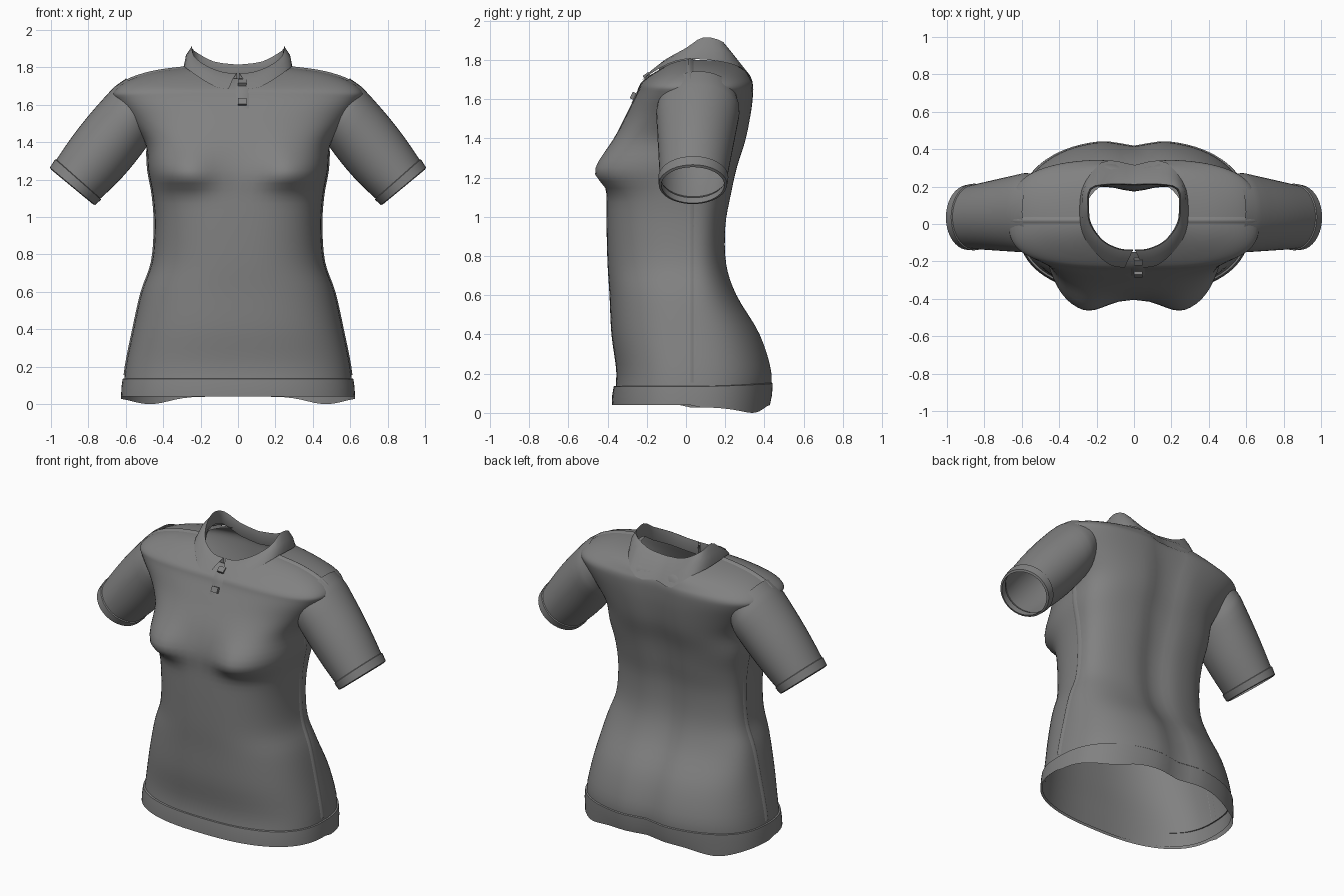
import bpy, math
from math import sin, cos, pi, exp
from mathutils import Vector
from mathutils.bvhtree import BVHTree

if "Cube" in bpy.data.objects:
    bpy.data.objects.remove(bpy.data.objects["Cube"])


def material(name, rgb):
    m = bpy.data.materials.new(name)
    m.use_nodes = True
    m.diffuse_color = (*rgb, 1)
    m.node_tree.nodes["Principled BSDF"].inputs["Base Color"].default_value = (*rgb, 1)
    return m


GREY = material("grey cloth", (0.22, 0.22, 0.22))
SEAM_Y = 0.02
SEGMENTS = 80


def finish(obj, angle=40):
    obj.data.materials.append(GREY)
    bpy.ops.object.select_all(action='DESELECT')
    obj.select_set(True)
    bpy.context.view_layer.objects.active = obj
    bpy.ops.object.shade_smooth_by_angle(angle=math.radians(angle))
    return obj


def loft(name, rows, closed=True, skip=None, mirror=False):
    """Skin a list of equally long rows of points."""
    n = len(rows[0])
    verts = [Vector(p) for row in rows for p in row]
    faces = []
    for r in range(len(rows) - 1):
        for c in range(n if closed else n - 1):
            d = (c + 1) % n
            f = (r * n + c, r * n + d, (r + 1) * n + d, (r + 1) * n + c)
            if not (skip and skip(sum((verts[i] for i in f), Vector()) / 4)):
                faces.append(f)
    mesh = bpy.data.meshes.new(name)
    mesh.from_pydata(verts, [], faces)
    obj = bpy.data.objects.new(name, mesh)
    bpy.context.collection.objects.link(obj)
    if mirror:
        obj.modifiers.new("mirror", 'MIRROR')
    return finish(obj)


def smooth_rows(keys, steps):
    """Catmull-Rom interpolation between key tuples."""
    out = []
    for i in range(len(keys) - 1):
        a, b, c, d = (keys[max(0, min(len(keys) - 1, i + k))] for k in (-1, 0, 1, 2))
        for s in range(steps):
            t = s / steps
            out.append([0.5 * (2 * q + (r - p) * t + (2 * p - 5 * q + 4 * r - s_) * t * t
                               + (3 * q - p - 3 * r + s_) * t ** 3)
                        for p, q, r, s_ in zip(a, b, c, d)])
    return out + [list(keys[-1])]


# Body keys: half width, front y, back y, side z, front z, back z, squareness
body_keys = [
    (.615, -.37, .43, .05, .05, .05, 2.5),
    (.60, -.355, .445, .20, .20, .20, 2.5),
    (.56, -.38, .385, .40, .40, .40, 2.5),
    (.515, -.39, .265, .60, .60, .60, 2.5),
    (.46, -.40, .213, .76, .76, .76, 2.5),
    (.445, -.405, .208, .95, .95, .95, 2.6),
    (.455, -.405, .235, 1.11, 1.11, 1.11, 2.7),
    (.48, -.40, .265, 1.25, 1.25, 1.25, 2.9),
    (.495, -.365, .31, 1.39, 1.39, 1.39, 2.8),
    (.57, -.30, .335, 1.50, 1.53, 1.52, 2.8),
    (.65, -.25, .345, 1.62, 1.63, 1.62, 3.0),
    (.665, -.235, .345, 1.67, 1.67, 1.67, 3.0),
    (.59, -.22, .335, 1.73, 1.69, 1.70, 2.8),
    (.45, -.19, .31, 1.775, 1.715, 1.745, 2.4),
    (.27, -.15, .25, 1.80, 1.74, 1.785, 2.2),
]


def ring(key, grow=0.0, hem=False):
    w, front, back, zs, zf, zb, n = key
    pts = []
    for i in range(SEGMENTS):
        a = 2 * pi * i / SEGMENTS
        c, s = cos(a), sin(a)
        u = abs(s) ** (2 / n)
        x = math.copysign(abs(c) ** (2 / n), c) * (w + grow)
        end, z_end = (back, zb) if s > 0 else (front, zf)
        y = SEAM_Y + u * (end - SEAM_Y + math.copysign(grow, s))
        z = zs + (z_end - zs) * u * u
        if s > 0:   # spine hollow
            y -= .032 * u * exp(-(x / .1) ** 2)
        else:       # bust
            dz = z - 1.225
            y -= .1 * u * exp(-abs((abs(x) - .32) / .18) ** 2.5
                              - abs(dz / (.15 if dz > 0 else .075)) ** 2)
        if hem and s > 0:   # dropped tail
            z -= .04 * exp(-((abs(x) - .47) / .14) ** 2)
        pts.append((x, y, z))
    return pts


# Arm start, and the opening the body leaves for it
ARM = Vector((.585, .06, 1.525))


def in_armhole(p):
    d = p - ARM
    along = (abs(p.x) - ARM.x) * .55 + d.z * .835
    return abs(p.x) > .47 and p.z < 1.66 and (along / .15) ** 2 + (d.y / .17) ** 2 < .7


body_rows = smooth_rows(body_keys, 4)
body = loft("body", [ring(k) for k in body_rows], skip=in_armhole)

# Hem band around the bottom
hem_keys = [(.62, -.372, .43, .04, .04, .04, 2.5), (.613, -.366, .437, .09, .09, .09, 2.5),
            (.608, -.36, .442, .135, .135, .15, 2.5), (.605, -.358, .442, .138, .138, .155, 2.5)]
loft("hem_band", [ring(k, g, i == 0) for i, (k, g) in
                  enumerate(zip(hem_keys, (.006, .01, .009, -.004)))])


# Sleeves
def sleeve_ring(t, scale=1.0, grow=0.0):
    centre = ARM + Vector((.3, -.025, -.36)) * t
    across = Vector((.55 + .22 * t, 0, .835 - .195 * t)).normalized()
    bulge = .012 * sin(pi * max(0, min(1, t)))
    half = (.178 - .028 * t) * scale + bulge + grow
    depth = (.212 - .045 * t) * scale + grow
    pts = []
    for i in range(40):
        a = 2 * pi * i / 40
        pts.append(centre + across * half * cos(a) + Vector((0, -depth * sin(a), 0)))
    return pts


loft("sleeve", [sleeve_ring(-.22, .86), sleeve_ring(-.08, .97)]
     + [sleeve_ring(i / 8) for i in range(9)], mirror=True)
loft("sleeve_cuff", [sleeve_ring(.89, 1, -.003), sleeve_ring(.9, 1, .007),
                     sleeve_ring(1.0, 1, .007), sleeve_ring(1.01, 1, -.006),
                     sleeve_ring(.92, 1, -.008)], mirror=True)

bpy.context.view_layer.update()
surface = BVHTree.FromObject(body, bpy.context.evaluated_depsgraph_get())

# Collar: top edge and draped lower edge, front to back on the left side
rim = [(.006, -.14, 1.77), (.08, -.135, 1.775), (.17, -.09, 1.81), (.235, 0, 1.86),
       (.247, .09, 1.915), (.235, .19, 1.89), (.13, .214, 1.832), (0, .212, 1.815)]
drape = [(.05, -.25, 1.70), (.12, -.235, 1.71), (.20, -.17, 1.755), (.275, -.05, 1.795),
         (.29, .1, 1.80), (.26, .23, 1.785), (.13, .35, 1.69), (0, .335, 1.70)]


def both_sides(row):
    row = smooth_rows(row, 3)
    return [Vector(p) for p in row] + [Vector((-p[0], p[1], p[2])) for p in row[-2::-1]]


def lift(p, gap):
    """Keep a point just outside the body."""
    spot, normal, _, _ = surface.find_nearest(p)
    if (p - spot).dot(normal) < gap:
        return spot + normal * gap
    return p


top, low = both_sides(rim), both_sides(drape)
low = [lift(surface.find_nearest(p)[0], .007) for p in low]
middle = [lift(a.lerp(b, .5) + Vector((a.x * .04, 0, .008)), .01) for a, b in zip(top, low)]
shoulder = [a.lerp(b, .12) + Vector((0, 0, .004)) for a, b in zip(top, low)]
inner = [Vector((p.x * .97, p.y * .97, p.z - .04)) for p in top]
stand = [Vector((p.x * 1.03, p.y * 1.03, p.z - .09)) for p in top]
loft("collar", [low, middle, shoulder, top, inner, stand], closed=False)


# Button placket and buttons
def front_point(x, z):
    hit = surface.ray_cast(Vector((x, -1, z)), Vector((0, 1, 0)))
    return hit[0] if hit[0] else Vector((x, -.15, z))


placket = []
for i in range(9):
    z = 1.58 + i * .02
    placket.append([front_point(x, z) + Vector((0, -g, 0))
                    for x, g in ((-.016, 0), (-.01, .003), (.05, .003), (.056, 0))])
loft("placket", placket, closed=False)
for z in (1.715, 1.612):
    bpy.ops.mesh.primitive_cube_add(size=1)
    button = bpy.context.object
    button.name = "button"
    button.scale = (.045, .036, .022)
    slope = front_point(.022, z + .02) - front_point(.022, z - .02)
    button.rotation_euler = (math.atan2(slope.z, slope.y), 0, 0)
    button.location = front_point(.022, z) + Vector((0, -.01, .004))
    finish(button)


# Raised seams along the flanks and shoulders
def seam(name, keys, out, up):
    rows = []
    for k in keys:
        x, z = k[0], k[3]
        rows.append([(x - .001, SEAM_Y - .02, z - .002), (x + out, SEAM_Y - .006, z + up),
                     (x + out, SEAM_Y + .004, z + up), (x - .001, SEAM_Y + .02, z - .002)])
    loft(name, rows, closed=False, mirror=True)


seam("side_seam", [k for k in body_rows if .12 < k[3] < 1.36], .006, 0)
seam("shoulder_seam", body_rows[45:], .003, .008)
